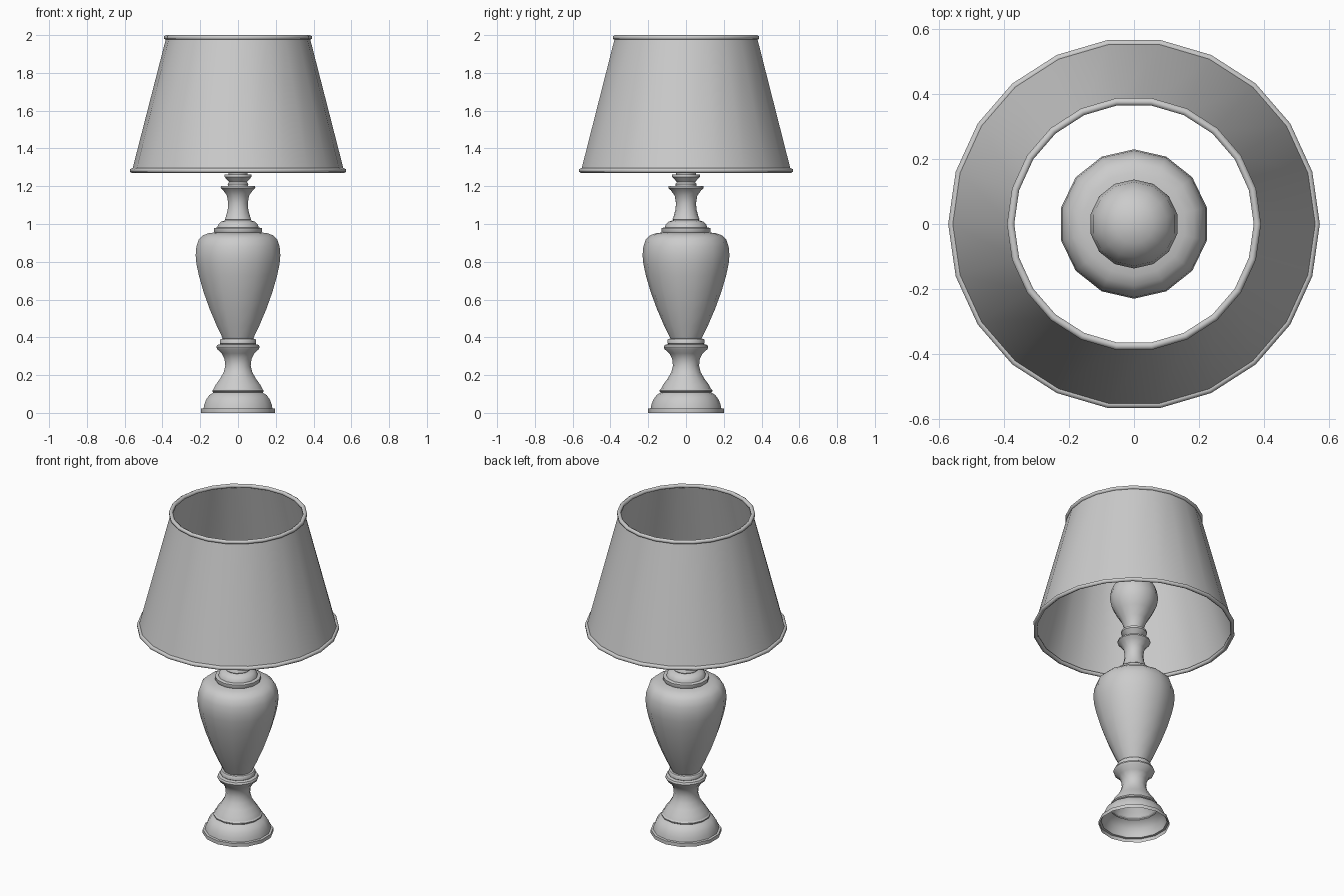
import bpy, bmesh
from math import pi, cos, sin, radians

if "Cube" in bpy.data.objects:
    bpy.data.objects.remove(bpy.data.objects["Cube"])


def lathe(name, profile, sides, phase=0.0, closed=False, sharp=40):
    """Spin an (r, z) profile, listed upward on its outer side, about z."""
    bm = bmesh.new()
    rows = []
    for r, z in profile:
        rows.append([bm.verts.new((r * cos(phase + 2 * pi * j / sides),
                                   r * sin(phase + 2 * pi * j / sides), z))
                     for j in range(sides)])
    for i in range(len(rows) if closed else len(rows) - 1):
        a, b = rows[i], rows[(i + 1) % len(rows)]
        for j in range(sides):
            k = (j + 1) % sides
            bm.faces.new((a[j], a[k], b[k], b[j]))
    bmesh.ops.remove_doubles(bm, verts=bm.verts, dist=1e-5)
    me = bpy.data.meshes.new(name)
    bm.to_mesh(me)
    bm.free()
    ob = bpy.data.objects.new(name, me)
    bpy.context.collection.objects.link(ob)
    bpy.ops.object.select_all(action='DESELECT')
    ob.select_set(True)
    bpy.context.view_layer.objects.active = ob
    bpy.ops.object.shade_smooth_by_angle(angle=radians(sharp))
    return ob


def rim(name, radius, z, minor):
    """Thin rolled trim with a hexagonal section."""
    section = [(radius + minor * cos(a * pi / 3 + pi / 6),
                z + minor * sin(a * pi / 3 + pi / 6)) for a in range(6)]
    return lathe(name, section, 22, closed=True, sharp=70)


TURNED = dict(sides=14, phase=pi / 2)

# Hollow foot, open underneath
lathe("base_foot", [(.2, 0), (.2, .022), (.187, .024), (.183, .045), (.172, .072),
                    (.155, .095), (.133, .108), (.139, .112), (.14, .119), (.133, .126)], **TURNED)

# Waisted pedestal with flared lip
lathe("pedestal", [(.133, .126), (.122, .148), (.098, .18), (.078, .215), (.069, .25),
                   (.073, .285), (.088, .315), (.113, .337), (.118, .349), (.113, .36),
                   (.094, .364)], **TURNED)

# Collar and urn-shaped body
lathe("body_collar", [(.094, .364), (.099, .368), (.099, .386), (.094, .392),
                      (.082, .393)], **TURNED)
lathe("urn_body", [(.082, .393), (.115, .46), (.154, .55), (.187, .64), (.212, .725),
                   (.226, .79), (.23, .835), (.226, .88), (.213, .918), (.19, .94),
                   (.16, .951), (.128, .955)], **TURNED)

# Stepped shoulder and slender neck
lathe("shoulder_ring", [(.128, .955), (.131, .96), (.131, .978), (.112, .982), (.107, .998),
                        (.092, 1.012), (.068, 1.02)], **TURNED)
lathe("neck", [(.068, 1.02), (.072, 1.025), (.068, 1.032), (.056, 1.075), (.053, 1.11),
               (.06, 1.15), (.08, 1.178), (.094, 1.191), (.092, 1.2), (.078, 1.198),
               (.042, 1.192)], **TURNED)

# Bulb socket cup
lathe("socket", [(.042, 1.192), (.054, 1.2), (.056, 1.212), (.048, 1.222), (.06, 1.235),
                 (.074, 1.25), (.073, 1.262), (.062, 1.262), (.05, 1.25)], **TURNED)

# Light bulb
lathe("bulb", [(.05, 1.25), (.055, 1.285), (.075, 1.335), (.105, 1.385), (.128, 1.43),
               (.137, 1.48), (.129, 1.53), (.103, 1.575), (.06, 1.605), (0, 1.615)], **TURNED)

# Open tapered shade with trim at both edges
lathe("lampshade", [(.561, 1.283), (.38, 1.987)], 22)
rim("shade_bottom_trim", .561, 1.283, .013)
rim("shade_top_trim", .38, 1.987, .013)
